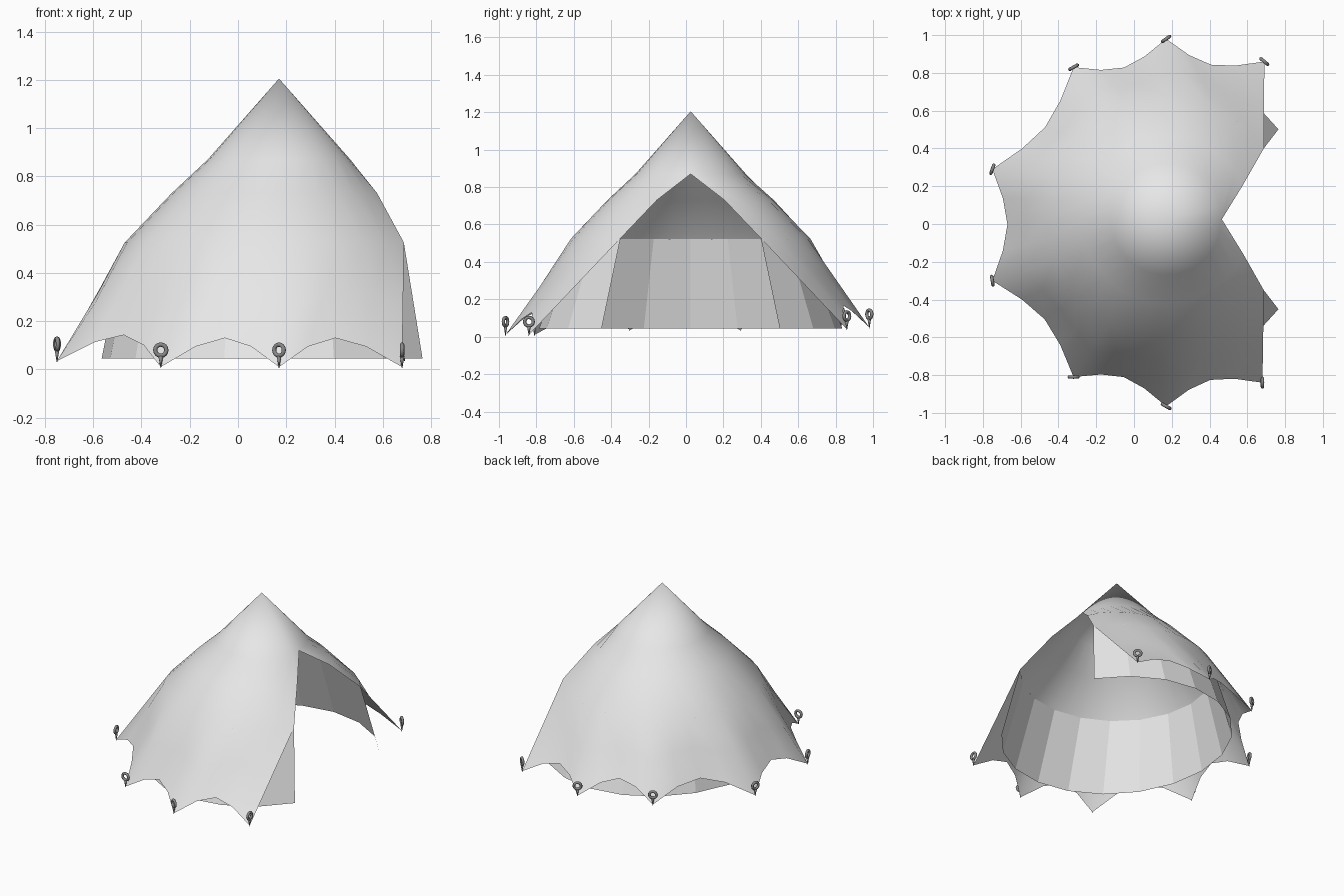
import bpy, bmesh, math
from mathutils import Vector, Matrix

if "Cube" in bpy.data.objects:
    bpy.data.objects.remove(bpy.data.objects["Cube"], do_unlink=True)


def material(name, value):
    m = bpy.data.materials.new(name)
    m.use_nodes = True
    col = (value, value, value, 1)
    m.diffuse_color = col
    m.node_tree.nodes["Principled BSDF"].inputs["Base Color"].default_value = col
    return m


def finish(bm, name, mat, smooth):
    me = bpy.data.meshes.new(name)
    bm.to_mesh(me)
    bm.free()
    ob = bpy.data.objects.new(name, me)
    bpy.context.collection.objects.link(ob)
    me.materials.append(mat)
    for p in me.polygons:
        p.use_smooth = smooth
    return ob


canvas = material("light grey canvas", 0.8)
metal = material("dark grey metal", 0.25)

CENTRE = Vector((0.17, 0.025, 0))
EAVE_R, EAVE_Z, DOOR = 0.64, 0.525, math.radians(36)
STEPS = 4  # columns between neighbouring pegs

# Peg corners, from one side of the door round to the other: x, y, z, ring heading
corners = [
    (0.69, 0.86, 0.04, -40), (0.17, 0.98, 0.05, 35), (-0.32, 0.83, 0.06, 30),
    (-0.75, 0.29, 0.035, 70), (-0.75, -0.30, 0.035, 100), (-0.32, -0.81, 0.01, 0),
    (0.17, -0.965, 0.01, -30), (0.68, -0.84, 0.01, 90),
]
COLS = STEPS * (len(corners) - 1)


def ring(rx, ry, z, door, n):
    """Open ring of points running from one door edge round to the other."""
    sweep = 2 * (math.pi - door)
    angles = [door + sweep * k / n for k in range(n + 1)]
    return [CENTRE + Vector((rx * math.cos(a), ry * math.sin(a), z)) for a in angles]


def loft(bm, rows):
    grid = [[bm.verts.new(p) for p in row] for row in rows]
    for a, b in zip(grid, grid[1:]):
        for k in range(len(a) - 1):
            bm.faces.new((a[k], b[k], b[k + 1], a[k + 1]))
    return grid


# Scalloped hem hanging between the pegs
hem = []
for k in range(COLS + 1):
    i = min(k // STEPS, len(corners) - 2)
    t = k / STEPS - i
    p = Vector(corners[i][:3]).lerp(Vector(corners[i + 1][:3]), t)
    sag = math.sin(math.pi * t)
    inward = (CENTRE - p) * Vector((1, 1, 0)).length / 1.414
    inward.z = 0
    hem.append(p + inward.normalized() * 0.08 * sag + Vector((0, 0, 0.12 * sag)))

# Canopy: cone with a pointed doorway, flowing into the scalloped skirt
eave = ring(EAVE_R, EAVE_R, EAVE_Z, DOOR, COLS)
rows = [
    ring(0.295, 0.295, 0.87, 0, COLS),
    ring(0.445, 0.445, 0.73, math.radians(24), COLS),
    eave,
    [a.lerp(b, 0.5) for a, b in zip(eave, hem)],
    hem,
]
bm = bmesh.new()
top = loft(bm, rows)[0]
apex = bm.verts.new(CENTRE + Vector((0, 0, 1.205)))
for a, b in zip(top, top[1:]):
    bm.faces.new((apex, a, b))
bmesh.ops.remove_doubles(bm, verts=bm.verts, dist=0.0005)
finish(bm, "canopy", canvas, True)

# Inner wall: flat panels flaring from the eave down to the ground
bm = bmesh.new()
loft(bm, [ring(EAVE_R, EAVE_R, EAVE_Z - 0.003, DOOR, 16),
          ring(0.735, 0.81, 0.045, DOOR, 16)])
finish(bm, "inner_wall", canvas, False)


# Pegs: an upright eye ring on a short spike
def peg(name, x, y, z, heading):
    bm = bmesh.new()
    major, minor, segs, sides = 0.023, 0.009, 16, 8
    loops = []
    for s in range(segs):
        a = math.tau * s / segs
        loops.append([bm.verts.new((
            (major + minor * math.cos(b)) * math.cos(a),
            minor * math.sin(b),
            0.07 + (major + minor * math.cos(b)) * math.sin(a)))
            for b in (math.tau * j / sides for j in range(sides))])
    for s in range(segs):
        u, v = loops[s], loops[(s + 1) % segs]
        for j in range(sides):
            n = (j + 1) % sides
            bm.faces.new((u[j], u[n], v[n], v[j]))
    bmesh.ops.create_cone(bm, cap_ends=True, segments=8, radius1=0.001, radius2=0.010,
                          depth=0.05, matrix=Matrix.Translation((0, 0, 0.02)))
    bmesh.ops.recalc_face_normals(bm, faces=bm.faces)
    ob = finish(bm, name, metal, True)
    ob.location = (x, y, z)
    ob.rotation_euler.z = math.radians(heading)


for i, c in enumerate(corners):
    peg(f"peg_{i + 1}", *c)
